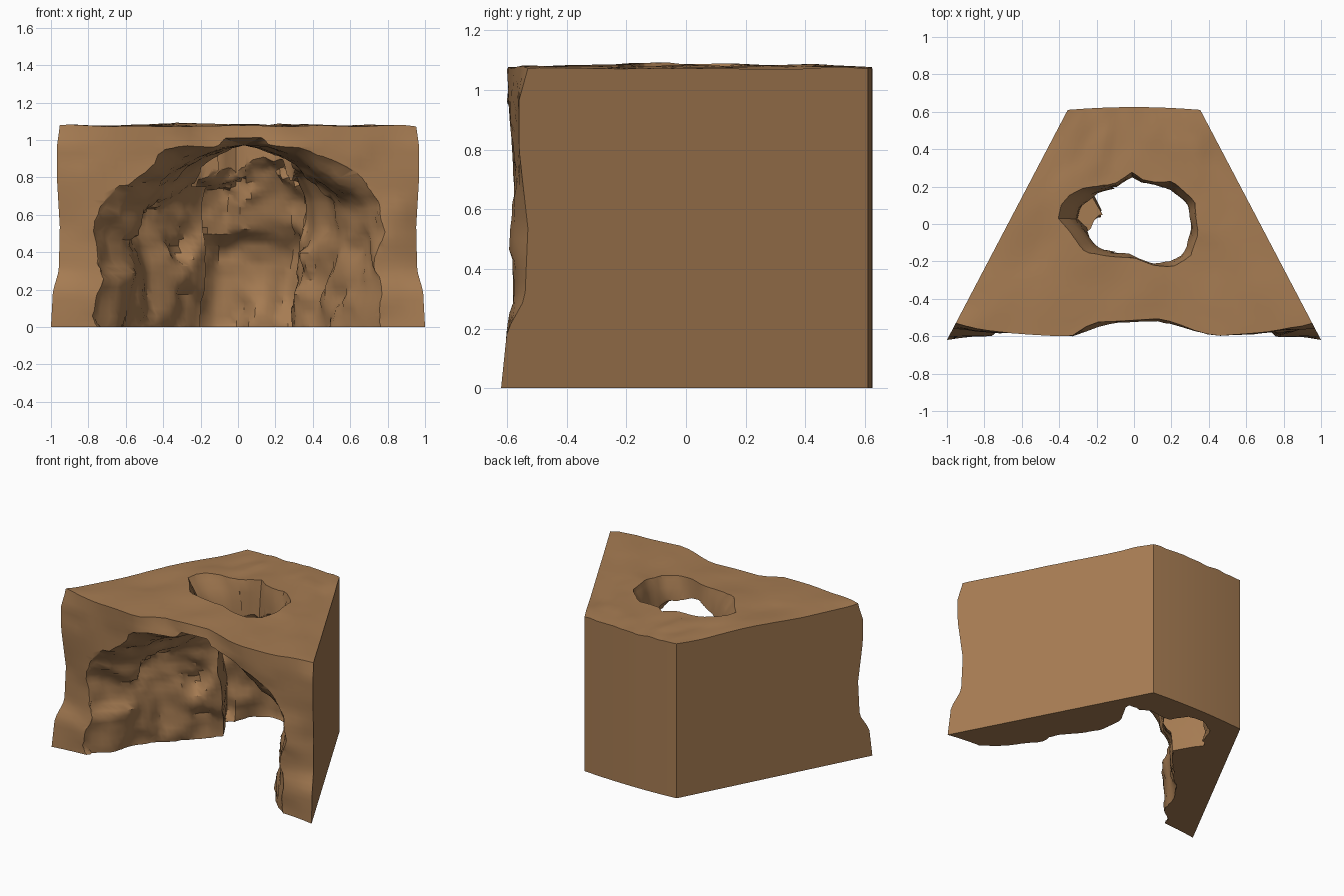
import bpy, bmesh, math
from mathutils import Vector, noise

if "Cube" in bpy.data.objects:
    bpy.data.objects.remove(bpy.data.objects["Cube"])


def interp(table, t):
    """Piecewise linear lookup in [(key, value), ...]."""
    for (a, va), (b, vb) in zip(table, table[1:]):
        if t <= b:
            k = max(0.0, (t - a) / (b - a))
            return va + (vb - va) * k
    return table[-1][1]


def half_width(y):
    """Half width of the wedge-shaped block at depth y."""
    return 1.0 - 0.525 * (y + 0.62)


def rock(p, freq):
    """Chunky rock height: every cell is a tilted plateau, borders softened."""
    total = 0.0
    for s in ((1, 1, 1), (-1, -1, 1), (1, -1, -1), (-1, 1, -1)):
        q = Vector(p) * freq + Vector(s) * 0.07
        pt = noise.voronoi(q)[1][0]
        tilt = noise.cell_vector(pt * 13.0) - Vector((0.5, 0.5, 0.5))
        total += 0.5 * noise.cell(pt * 7.0) + 1.4 * tilt.dot(q - pt)
    return total / 4


def make_object(name, bm):
    bmesh.ops.recalc_face_normals(bm, faces=bm.faces)
    mesh = bpy.data.meshes.new(name)
    bm.to_mesh(mesh)
    bm.free()
    ob = bpy.data.objects.new(name, mesh)
    bpy.context.collection.objects.link(ob)
    return ob


def resample(pts, n, closed):
    """Evenly spaced points along a polyline."""
    pts = [Vector(p) for p in pts]
    if closed:
        pts.append(pts[0])
    run = [0.0]
    for a, b in zip(pts, pts[1:]):
        run.append(run[-1] + (b - a).length)
    xs = [(r, p.x) for r, p in zip(run, pts)]
    ys = [(r, p.y) for r, p in zip(run, pts)]
    d = run[-1] / (n if closed else n - 1)
    return [Vector((interp(xs, i * d), interp(ys, i * d))) for i in range(n)]


def loft(name, rings):
    """Closed skin over rings of points, capped with fans."""
    bm = bmesh.new()
    loops = [[bm.verts.new(p) for p in ring] for ring in rings]
    n = len(loops[0])
    for lo, hi in zip(loops, loops[1:]):
        for i in range(n):
            j = (i + 1) % n
            bm.faces.new((lo[i], lo[j], hi[j], hi[i]))
    for loop in (loops[0], loops[-1]):
        c = bm.verts.new(sum((v.co for v in loop), Vector()) / n)
        for i in range(n):
            bm.faces.new((loop[i], loop[(i + 1) % n], c))
    return make_object(name, bm)


# Outer block: wedge plan, flat sides and back, weathered front and top
EDGE = [(0, -0.62), (0.18, -0.6), (0.28, -0.54), (0.5, -0.53), (0.75, -0.56), (0.9, -0.56), (1, -0.53)]
TOP_FRONT = [(-1, -0.57), (-0.34, -0.6), (-0.15, -0.52), (0.2, -0.52), (0.45, -0.6), (1, -0.57)]
bm = bmesh.new()
bmesh.ops.create_cube(bm, size=2)
bmesh.ops.subdivide_edges(bm, edges=bm.edges[:], cuts=29, use_grid_fill=True)
for v in bm.verts:
    u, d, w = v.co.x, (v.co.y + 1) / 2, (v.co.z + 1) / 2
    front = -0.585 + w * w * (interp(TOP_FRONT, u) + 0.585)
    k = abs(u) ** 6
    front += (interp(EDGE, w) - front) * k
    front += 0.025 * (1 - k) * rock((u, 3, w), 4)
    front = max(front, -0.625) if w < 0.3 else max(front, -0.61)
    back = 0.61 + 0.015 * (1 - u * u)
    y = front + (back - front) * d
    z = 1.072 * w
    if w > 0.999:
        z += 0.015 * (1 - u * u) * math.exp(-y * y * 8)
        z += 0.012 * noise.noise(Vector((u * 3, y * 3, 1))) + 0.007 * rock((u, y, 2), 4)
    v.co = (u * half_width(y), y, z)
rock_cave = make_object("rock_cave", bm)

# Cave hollow: floor outline lofted up into a dome, flared at the mouth
FLOOR = [(0.98, -0.8), (0.77, -0.62), (0.65, -0.48), (0.53, -0.28), (0.33, 0.04),
         (0.3, 0.24), (0.37, 0.36), (0.25, 0.48), (0.05, 0.46), (-0.12, 0.49),
         (-0.34, 0.36), (-0.2, 0.12), (-0.5, -0.15), (-0.58, -0.37),
         (-0.66, -0.48), (-0.77, -0.62), (-0.98, -0.8)]
WIDE = [(-0.1, 1), (0.3, 1), (0.5, 1.06), (0.65, 1.0), (0.78, 0.82), (0.87, 0.62), (0.93, 0.4), (0.96, 0.2)]
DEEP = [(-0.1, 1), (0.3, 1), (0.42, 0.98), (0.5, 0.92), (0.7, 0.88), (0.85, 0.82), (0.96, 0.7)]
outline = resample(FLOOR, 110, False)
rings = []
LEVELS = 40
for r in range(LEVELS):
    z0 = -0.1 + 1.06 * math.sin(r / (LEVELS - 1) * 1.45) / math.sin(1.45)
    fade = min(1, max(0.15, (0.98 - z0) * 7))
    ring = []
    for p in outline:
        x = p.x * interp(WIDE, z0) + 0.03 * z0
        y = p.y if p.y < -0.6 else -0.6 + (p.y + 0.6) * interp(DEEP, z0)
        z = z0 + max(0, -0.45 - p.y) * 0.4 * max(0, z0 - 0.3)
        out = Vector((x, y + 0.35, max(0, z - 0.4) * 1.2)).normalized()
        # recess high on the right wall
        recess = 0.08 * math.exp(-((x - 0.42) ** 2 + (y - 0.0) ** 2) * 20 - (z - 0.6) ** 2 * 60)
        amount = fade * (0.085 * rock((x, y, z), 3.6) + 0.02 * rock((x, y, z), 9)) + recess
        amount = 0.1 * math.tanh(amount / 0.1)
        q = Vector((x, y, z)) + out * amount
        if q.y > -0.5:
            limit = half_width(q.y) - 0.05
            q.x = max(-limit, min(limit, q.x))
            q.z = min(q.z, 1.01)
        q.y = min(q.y, 0.565)
        if r == 0:
            q.z = -0.1
        ring.append(q)
    rings.append(ring)
cave_cutter = loft("cave_cutter", rings)

# Roof opening: irregular shaft, wider at the top
HOLE = [(-0.4, 0.03), (-0.38, 0.11), (-0.27, 0.19), (-0.1, 0.22), (-0.01, 0.28),
        (0.05, 0.24), (0.2, 0.22), (0.32, 0.12), (0.345, -0.05), (0.3, -0.17),
        (0.2, -0.225), (0.1, -0.22), (0, -0.18), (-0.15, -0.17), (-0.26, -0.15), (-0.33, -0.05)]
rings = []
for z, s in ((0.75, 0.9), (0.85, 0.9), (0.93, 0.91), (1.0, 0.94), (1.05, 0.98), (1.1, 1.02), (1.2, 1.02)):
    ring = []
    for p in resample(HOLE, 56, True):
        k = s * (1 + 0.06 * rock((p.x, p.y, z), 6))
        shift = 0.05 * max(0, min(1, (1.08 - z) * 8)) if p.x < -0.15 else 0
        ring.append(Vector((p.x * k + shift, p.y * k, z)))
    rings.append(ring)
hole_cutter = loft("hole_cutter", rings)

# Carve the hollow and the roof opening out of the block
bpy.context.view_layer.objects.active = rock_cave
rock_cave.select_set(True)
for cutter in (cave_cutter, hole_cutter):
    cutter.hide_render = True
    mod = rock_cave.modifiers.new("carve", 'BOOLEAN')
    mod.operation = 'DIFFERENCE'
    mod.solver = 'EXACT'
    mod.use_self = True
    mod.object = cutter
    bpy.ops.object.modifier_apply(modifier=mod.name)
    bpy.data.objects.remove(cutter)

# One brown stone colour
stone = bpy.data.materials.new("brown_stone")
stone.diffuse_color = (0.38, 0.2, 0.085, 1)
stone.use_nodes = True
stone.node_tree.nodes["Principled BSDF"].inputs["Base Color"].default_value = stone.diffuse_color
rock_cave.data.materials.clear()
rock_cave.data.materials.append(stone)
for f in rock_cave.data.polygons:
    f.material_index = 0
bpy.ops.object.shade_smooth_by_angle(angle=math.radians(35))
